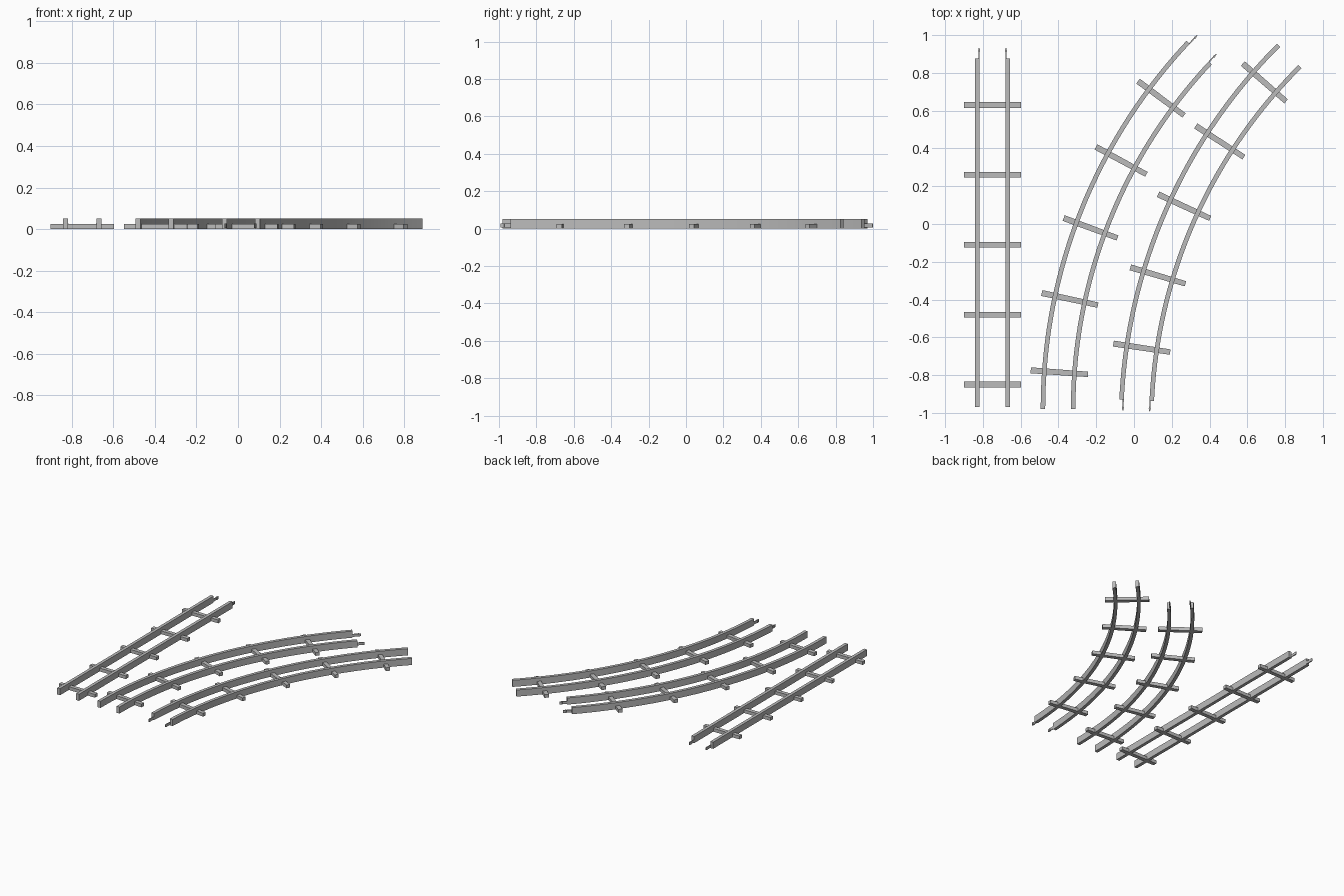
import bpy
import bmesh
import math

if "Cube" in bpy.data.objects:
    bpy.data.objects.remove(bpy.data.objects["Cube"])

GAUGE = 0.08       # half distance between the rails
RAIL_W = 0.012     # half rail width
RADIUS = 2.757     # centre line radius of the curved pieces

metal = bpy.data.materials.new("grey")
metal.diffuse_color = (0.5, 0.5, 0.5, 1)
metal.use_nodes = True
metal.node_tree.nodes["Principled BSDF"].inputs["Base Color"].default_value = metal.diffuse_color


def straight(x, y):
    """Maps distance along the track and sideways offset to x, y."""
    return lambda s, off: (x + off, y + s)


def curve(cx, cy):
    """The same for a right-hand bend around a centre; s is an arc length."""
    def place(s, off):
        a, r = s / RADIUS, RADIUS - off
        return cx - r * math.cos(a), cy + r * math.sin(a)
    return place


def strip(name, place, sections, z0, z1):
    """Sweeps a box section; each section is (distance, left, right)."""
    bm = bmesh.new()
    rings = []
    for s, left, right in sections:
        ring = []
        for off, z in ((left, z0), (right, z0), (right, z1), (left, z1)):
            ring.append(bm.verts.new((*place(s, off), z)))
        rings.append(ring)
    for p, q in zip(rings, rings[1:]):
        for i in range(4):
            j = (i + 1) % 4
            bm.faces.new((p[i], p[j], q[j], q[i]))
    bm.faces.new(rings[0])
    bm.faces.new(rings[-1])
    bmesh.ops.recalc_face_normals(bm, faces=bm.faces)
    mesh = bpy.data.meshes.new(name)
    bm.to_mesh(mesh)
    bm.free()
    mesh.materials.append(metal)
    obj = bpy.data.objects.new(name, mesh)
    bpy.context.collection.objects.link(obj)
    if len(sections) > 8:
        bpy.context.view_layer.objects.active = obj
        obj.select_set(True)
        bpy.ops.object.shade_smooth_by_angle(angle=math.radians(30))
        obj.select_set(False)


def track(name, place, start, end, ties, segments, pin_at_end):
    # Rails
    for side, label in ((-1, "left"), (1, "right")):
        c = side * GAUGE
        strip(f"{name}_{label}_rail", place,
              [(start + (end - start) * i / segments, c - RAIL_W, c + RAIL_W)
               for i in range(segments + 1)], 0.0, 0.05)
        # Joining pin on the inner face of the rail, with a barbed tip
        s, d = (end, 1) if pin_at_end else (start, -1)
        inner = c - side * 0.009
        pin = [(s + d * t, inner - w, inner + w) for t, w in
               ((-0.02, 0.003), (0.036, 0.003), (0.038, 0.006), (0.057, 0.002))]
        strip(f"{name}_{label}_pin", place, pin, 0.006, 0.026)
    # Cross ties
    for i, t in enumerate(ties):
        strip(f"{name}_tie_{i + 1}", place,
              [(t - 0.015, -0.152, 0.152), (t + 0.015, -0.152, 0.152)], 0.0, 0.025)


def arc(degrees):
    return math.radians(degrees) * RADIUS


track("straight_track", straight(-0.749, -0.97), 0, 1.845,
      [0.12 + 0.37 * i for i in range(5)], 1, True)
track("middle_curve", curve(2.355, -0.98), 0, arc(43.2),
      [arc(4.05 + 8.15 * i) for i in range(5)], 40, True)
track("right_curve", curve(2.768, -1.063), arc(2.7), arc(45.1),
      [arc(8.5 + 8.15 * i) for i in range(5)], 40, False)
